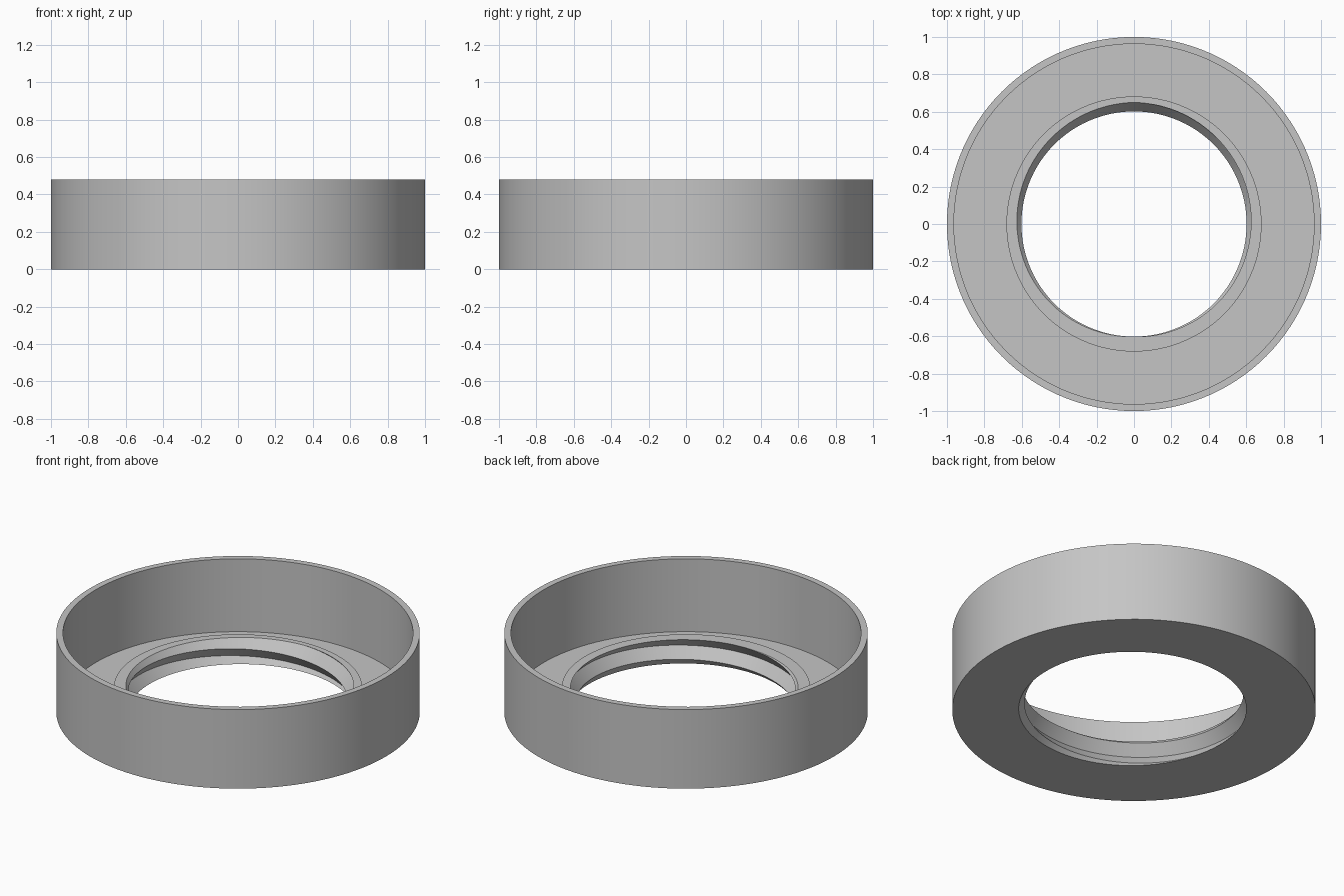
import bpy, bmesh, math
from mathutils import Vector

cube = bpy.data.objects.get("Cube")
if cube:
    bpy.data.objects.remove(cube, do_unlink=True)

# Main sizes
COLUMNS = 120
PITCH = 0.1275
COLLAR_TOP = PITCH * 1.2
CREST, ROOT = 0.602, 0.65
FLOOR, HEIGHT = 0.038, 0.48

bm = bmesh.new()

# Threaded bore: a zigzag strip that climbs one pitch per turn
start = COLLAR_TOP - PITCH / 4
columns = []
for i in range(COLUMNS + 1):
    angle = math.tau * i / COLUMNS
    column = []
    for j in range(-5, 3):
        r = CREST if j % 2 else ROOT
        z = start + PITCH * (i / COLUMNS + j / 2)
        column.append(bm.verts.new((r * math.cos(angle), r * math.sin(angle), z)))
    columns.append(column)
for a, b in zip(columns, columns[1:]):
    for j in range(len(a) - 1):
        bm.faces.new((a[j], b[j], b[j + 1], a[j + 1]))
bmesh.ops.remove_doubles(bm, verts=bm.verts, dist=1e-5)

# Trim the thread flat at the bottom and at the collar top
for z, up in ((0, -1), (COLLAR_TOP, 1)):
    bmesh.ops.bisect_plane(bm, geom=bm.verts[:] + bm.edges[:] + bm.faces[:], dist=1e-5,
                           plane_co=(0, 0, z), plane_no=(0, 0, up), clear_outer=True)


def rim_at(z):
    return [e for e in bm.edges if e.is_boundary
            and all(abs(v.co.z - z) < 1e-4 for v in e.verts)]


def sweep(edges, profile):
    """Extend a round open edge through (radius, height) steps."""
    for r, z in profile:
        new = bmesh.ops.extrude_edge_only(bm, edges=edges)["geom"]
        for v in (g for g in new if isinstance(g, bmesh.types.BMVert)):
            flat = Vector((v.co.x, v.co.y, 0)).normalized() * r
            v.co = (flat.x, flat.y, z)
        edges = [g for g in new if isinstance(g, bmesh.types.BMEdge)]


# Underside, then collar, floor, inner wall, rim and outer wall
bottom, top = rim_at(0), rim_at(COLLAR_TOP)
sweep(bottom, [(1, 0)])
sweep(top, [(0.682, COLLAR_TOP), (0.682, FLOOR), (0.963, FLOOR),
            (0.963, HEIGHT), (1, HEIGHT), (1, 0)])
bmesh.ops.remove_doubles(bm, verts=bm.verts, dist=1e-4)
bmesh.ops.recalc_face_normals(bm, faces=bm.faces)

mesh = bpy.data.meshes.new("threaded_ring_cap")
bm.to_mesh(mesh)
bm.free()
ring = bpy.data.objects.new("threaded_ring_cap", mesh)
bpy.context.collection.objects.link(ring)

# Plain grey material
grey = bpy.data.materials.new("light_grey")
grey.use_nodes = True
color = (0.56, 0.56, 0.56, 1)
grey.diffuse_color = color
grey.node_tree.nodes["Principled BSDF"].inputs["Base Color"].default_value = color
mesh.materials.append(grey)

# Smooth round walls, crisp edges
bpy.ops.object.select_all(action="DESELECT")
ring.select_set(True)
bpy.context.view_layer.objects.active = ring
bpy.ops.object.shade_smooth_by_angle(angle=math.radians(30))
